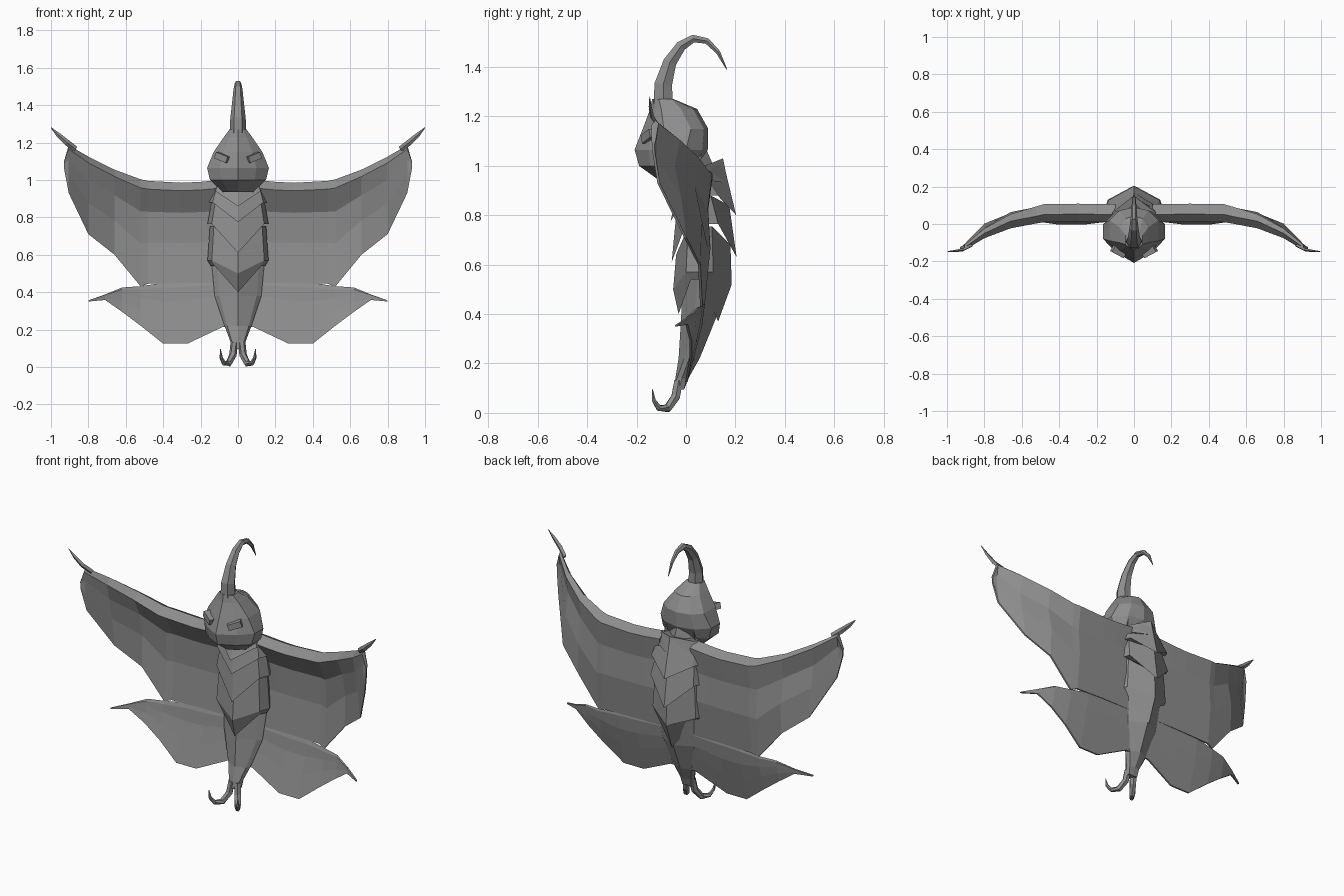
import bpy, bmesh, math
from mathutils import Vector, Matrix

cube = bpy.data.objects.get("Cube")
if cube:
    bpy.data.objects.remove(cube, do_unlink=True)

grey = bpy.data.materials.new("stone grey")
grey.use_nodes = True
COLOUR = (0.27, 0.27, 0.27, 1)
grey.diffuse_color = COLOUR
grey.node_tree.nodes["Principled BSDF"].inputs["Base Color"].default_value = COLOUR


def finish(name, bm):
    bmesh.ops.recalc_face_normals(bm, faces=bm.faces)
    mesh = bpy.data.meshes.new(name)
    bm.to_mesh(mesh)
    bm.free()
    mesh.materials.append(grey)
    obj = bpy.data.objects.new(name, mesh)
    bpy.context.collection.objects.link(obj)
    return obj


def loft(name, rings):
    """Skin closed rings of equal length and cap both ends."""
    bm = bmesh.new()
    rows = [[bm.verts.new(p) for p in ring] for ring in rings]
    n = len(rows[0])
    for a, b in zip(rows, rows[1:]):
        for i in range(n):
            j = (i + 1) % n
            bm.faces.new((a[i], a[j], b[j], b[i]))
    bm.faces.new(rows[0])
    bm.faces.new(rows[-1])
    return finish(name, bm)


def symmetric(half):
    """Close a half ring running from front centre to back centre."""
    return half + [(-x, y, z) for x, y, z in reversed(half[1:-1])]


def tube(name, path, radii, ref, sides=6, squash=1.0):
    """Tapered tube along a path; squash scales it along ref."""
    pts = [Vector(p) for p in path]
    rings = []
    for i, p in enumerate(pts):
        t = (pts[min(i + 1, len(pts) - 1)] - pts[max(i - 1, 0)]).normalized()
        u = (ref - t * t.dot(ref)).normalized()
        v = t.cross(u)
        rings.append([p + radii[i] * (u * math.cos(a) * squash + v * math.sin(a))
                      for a in (math.tau * k / sides for k in range(sides))])
    return loft(name, rings)


def lerp_table(table, x):
    for (x0, y0), (x1, y1) in zip(table, table[1:]):
        if x <= x1:
            return y0 + (y1 - y0) * max(0, (x - x0) / (x1 - x0))
    return table[-1][1]


# Head: faceted block with a front ridge and a back ridge
def head_ring(z, w, front, side_front, side_back, back):
    return symmetric([(0, front, z), (w * .6, front * .55 + side_front * .45, z),
                      (w, side_front, z), (w, side_back, z),
                      (w * .6, back * .75 + side_back * .25, z), (0, back, z)])


loft("head", [head_ring(*r) for r in (
    (.935, .08, -.10, -.04, .00, .02),
    (1.0, .15, -.19, -.09, .00, .05),
    (1.065, .165, -.208, -.08, .00, .088),
    (1.15, .13, -.175, -.09, .02, .09),
    (1.23, .075, -.145, -.10, -.02, .045),
    (1.27, .045, -.137, -.11, -.06, -.05))])

# Horn curling backwards
tube("horn", [(0, -.092, 1.22), (0, -.092, 1.33), (0, -.065, 1.42), (0, -.02, 1.485),
              (0, .03, 1.515), (0, .085, 1.505), (0, .13, 1.46), (0, .165, 1.39)],
     [.047, .041, .031, .024, .018, .014, .010, .002], Vector((1, 0, 0)))

# Eyes: small slanted blocks
for s, side in ((1, "left"), (-1, "right")):
    bm = bmesh.new()
    bmesh.ops.create_cube(bm, size=1, matrix=(
        Matrix.Translation((s * .08, -.142, 1.12))
        @ Matrix.Rotation(s * math.radians(28), 4, 'Z')
        @ Matrix.Rotation(-s * math.radians(20), 4, 'Y')
        @ Matrix.Diagonal((.075, .05, .035, 1))))
    finish(side + "_eye", bm)


# Torso: overlapping plates with V-shaped rims, front and back
def body_ring(z, w, front, back, z_front, z_back):
    return symmetric([(0, front, z_front), (w * .86, max(front + .05, 0), z),
                      (w, .06, z), (w * .86, max(back - .075, .02), z), (0, back, z_back)])


plates = {
    "neck": ((1.06, .09, -.03, .085, 1.06, 1.06), (.94, .11, -.04, .12, .92, .98)),
    "collar_plate": ((1.0, .115, -.03, .15, .96, 1.03), (.94, .14, -.072, .17, .86, .93)),
    "chest_plate": ((.97, .13, -.03, .15, .93, 1.02), (.88, .158, -.062, .203, .775, .80)),
    "waist_plate": ((.88, .142, -.04, .175, .80, .84), (.765, .163, -.058, .205, .61, .63)),
    "belly_plate": ((.755, .15, -.04, .18, .64, .68), (.57, .163, -.052, .185, .50, .52),
                    (.54, .145, -.03, .13, .40, .37)),
}
for name, rings in plates.items():
    loft(name, [body_ring(*r) for r in rings])


# Abdomen tapering into the tail
def tail_ring(z, w, front, back):
    mid = (front + back) / 2
    return symmetric([(0, front, z), (w * .8, mid - .02, z), (w, mid, z),
                      (w * .8, mid + .02, z), (0, back, z)])


loft("abdomen", [tail_ring(*r) for r in (
    (.60, .145, -.01, .16), (.38, .125, -.02, .12), (.22, .072, -.03, .055),
    (.14, .042, -.043, .01), (.095, .036, -.045, -.01))])

# Wings: sheets bowed forward at the tips, with a thick leading edge
SWEEP = [(0, .05), (.48, .05), (.66, .015), (.8, -.05), (.905, -.125), (1, -.15)]
BOW = [(.12, -.05), (.35, .01), (.55, .035), (.75, .05), (1, 0)]
THICKNESS = [(.1, .05), (.48, .05), (.66, .038), (.8, .026), (.905, .014), (.94, .006)]


def wing_y(x, z):
    return lerp_table(SWEEP, x) + lerp_table(BOW, z)


def wing_column(s, x, top, bottom, spar):
    def point(t, offset):
        z = top + (bottom - top) * t
        return (s * x, wing_y(x, z) + offset, z)
    k = lerp_table(THICKNESS, x) if spar else .005
    thin = .005
    return [point(0, 0), point(.08, -k), point(.3, -thin), point(.6, -thin), point(1, -thin),
            point(1, thin), point(.6, thin), point(.3, thin), point(.05, k)]


UPPER = [(.1, 1.0, .45), (.2, .99, .45), (.3, .985, .45), (.48, .995, .445), (.52, 1.003, .43),
         (.66, 1.055, .6), (.8, 1.125, .71), (.905, 1.185, .93), (.93, 1.1, 1.06)]
LOWER = [(.05, .46, .215), (.08, .46, .215), (.27, .455, .125), (.4, .45, .125), (.52, .432, .22),
         (.62, .425, .295), (.71, .388, .358), (.8, .356, .35)]

for s, side in ((1, "left"), (-1, "right")):
    loft(side + "_upper_wing", [wing_column(s, *c, True) for c in UPPER])
    loft(side + "_lower_wing", [wing_column(s, *c, False) for c in LOWER])
    # Thin hook at the wing tip
    tube(side + "_wing_hook", [(s * .87, -.115, 1.165), (s * .915, -.138, 1.2),
                               (s * .96, -.145, 1.24), (s, -.147, 1.28)],
         [.016, .016, .012, .002], Vector((0, 1, 0)), 4, .5)
    # Forked tail claw curling forward and outward
    tube(side + "_tail_claw", [(s * .02, -.03, .13), (s * .027, -.042, .065),
                               (s * .05, -.075, .018), (s * .075, -.11, .02),
                               (s * .09, -.13, .05), (s * .094, -.136, .095)],
         [.02, .02, .018, .013, .009, .002], Vector((1, 0, 0)))
